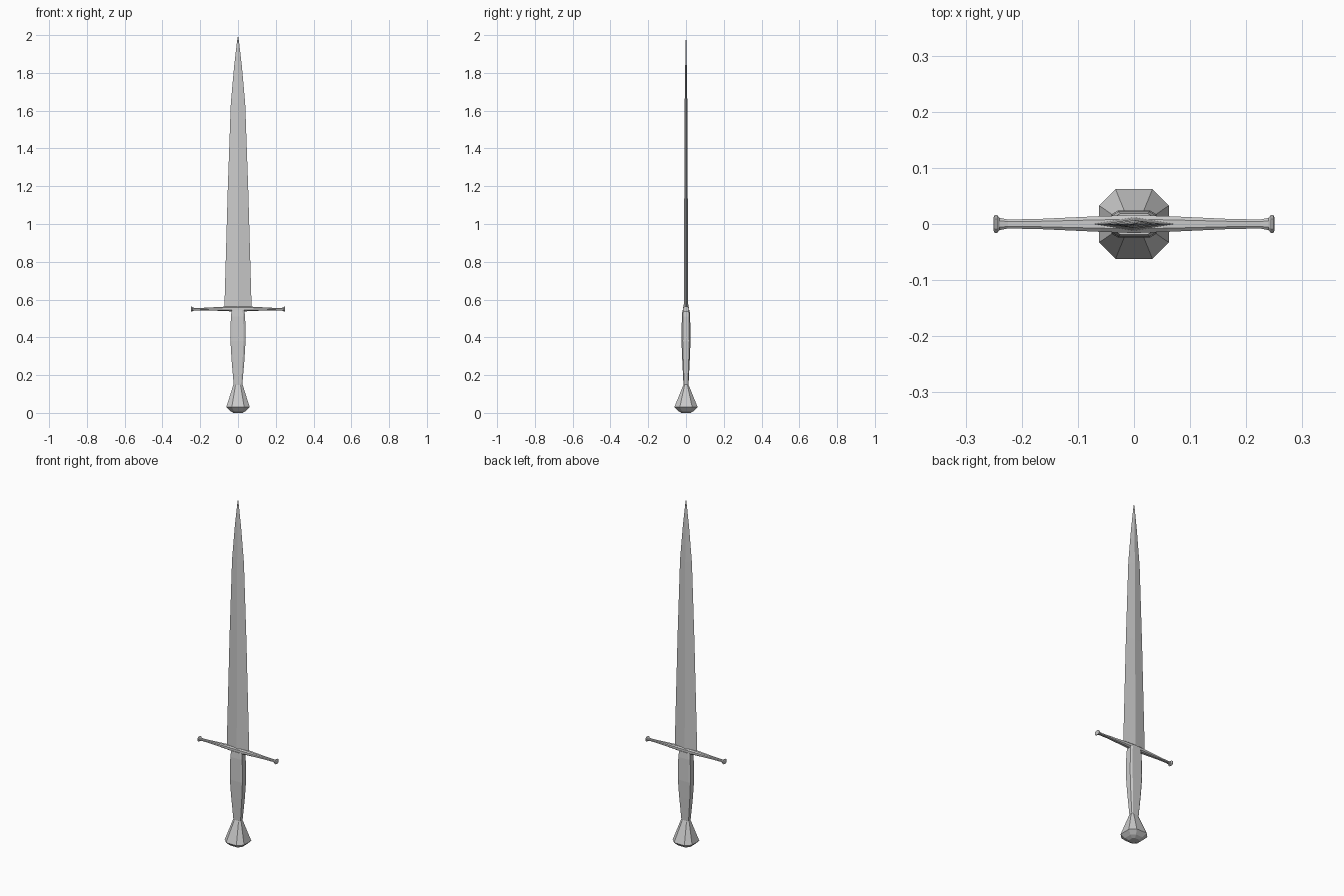
import bpy, bmesh
from mathutils import Vector

if "Cube" in bpy.data.objects:
    bpy.data.objects.remove(bpy.data.objects["Cube"])


def octagon(a, b, k=0.53):
    """Flat-sided octagon with half sizes a, b."""
    return [(a, -b*k), (a, b*k), (a*k, b), (-a*k, b),
            (-a, b*k), (-a, -b*k), (-a*k, -b), (a*k, -b)]


def diamond(a, b):
    return [(a, 0), (0, b), (-a, 0), (0, -b)]


def loft(name, rings, tip=None):
    """Skin a list of point rings, closing with caps or a tip point."""
    bm = bmesh.new()
    loops = [[bm.verts.new(p) for p in ring] for ring in rings]
    n = len(loops[0])
    for lo, hi in zip(loops, loops[1:]):
        for i in range(n):
            j = (i + 1) % n
            bm.faces.new((lo[i], lo[j], hi[j], hi[i]))
    bm.faces.new(loops[0][::-1])
    if tip:
        t = bm.verts.new(tip)
        for i in range(n):
            bm.faces.new((loops[-1][i], loops[-1][(i + 1) % n], t))
    else:
        bm.faces.new(loops[-1])
    bmesh.ops.recalc_face_normals(bm, faces=bm.faces)
    mesh = bpy.data.meshes.new(name)
    bm.to_mesh(mesh)
    bm.free()
    ob = bpy.data.objects.new(name, mesh)
    bpy.context.collection.objects.link(ob)
    return ob


def upright(section, stations):
    return [[Vector((x, y, z)) for x, y in section(a, b)] for z, a, b in stations]


# Blade: tapering diamond section ending in a point
loft("blade", upright(diamond, [
    (0.555, 0.072, 0.012), (1.19, 0.054, 0.009), (1.64, 0.038, 0.007),
    (1.84, 0.020, 0.004), (1.96, 0.006, 0.002)]), tip=(0, 0, 2.0))

# Crossguard: octagonal bar mirrored about the middle, with flared ends
half = [(0.000, 0.016, 0.015, 0.550), (0.060, 0.014, 0.012, 0.551),
        (0.170, 0.009, 0.007, 0.550), (0.225, 0.008, 0.006, 0.549),
        (0.240, 0.011, 0.009, 0.549), (0.244, 0.016, 0.013, 0.549),
        (0.248, 0.016, 0.013, 0.549), (0.250, 0.012, 0.010, 0.549)]
bar = [(-x, a, b, z) for x, a, b, z in half[:0:-1]] + half
loft("crossguard", [[Vector((x, y, z + dz)) for y, dz in octagon(a, b)]
                    for x, a, b, z in bar])

# Grip: flattened octagonal handle swelling towards the guard
loft("grip", upright(lambda a, b: octagon(a, b, 0.72), [
    (0.14, 0.022, 0.013), (0.28, 0.034, 0.020), (0.38, 0.040, 0.024),
    (0.51, 0.038, 0.022), (0.545, 0.033, 0.019)]))

# Pommel: eight-sided flare with a faceted base
loft("pommel", upright(octagon, [
    (0.000, 0.024, 0.024), (0.010, 0.042, 0.042), (0.030, 0.062, 0.062),
    (0.145, 0.026, 0.015), (0.150, 0.023, 0.013)]))
